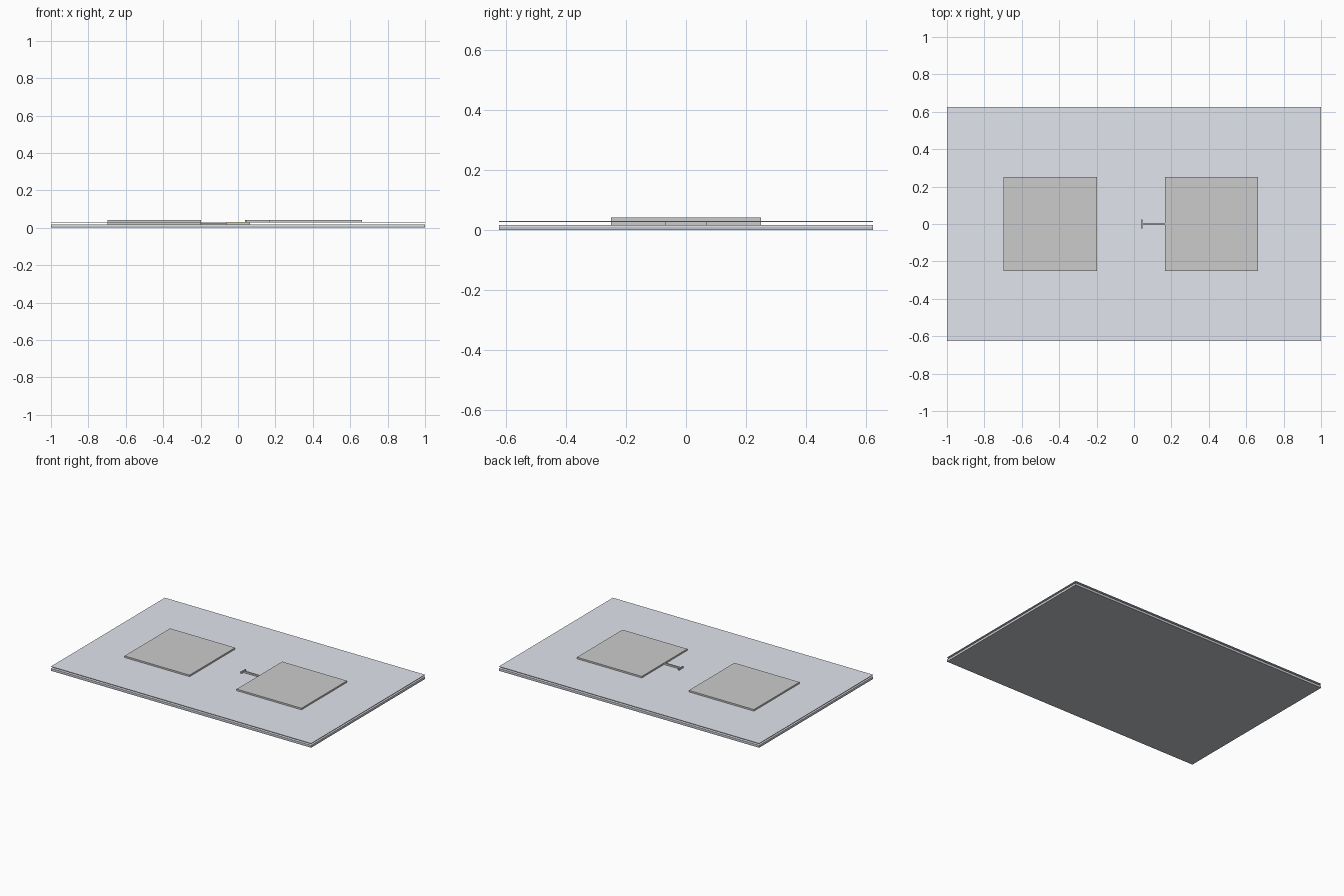
import bpy, bmesh

if "Cube" in bpy.data.objects:
    bpy.data.objects.remove(bpy.data.objects["Cube"])


def material(name, rgb):
    m = bpy.data.materials.new(name)
    m.diffuse_color = (*rgb, 1)
    m.use_nodes = True
    m.node_tree.nodes["Principled BSDF"].inputs["Base Color"].default_value = m.diffuse_color
    return m


def slab(name, outline, z0, z1, mat=None):
    """Flat outline extruded from z0 to z1."""
    bm = bmesh.new()
    face = bm.faces.new([bm.verts.new((x, y, z0)) for x, y in outline])
    out = bmesh.ops.extrude_face_region(bm, geom=[face])
    for v in out["geom"]:
        if isinstance(v, bmesh.types.BMVert):
            v.co.z = z1
    bmesh.ops.recalc_face_normals(bm, faces=bm.faces)
    me = bpy.data.meshes.new(name)
    bm.to_mesh(me)
    bm.free()
    ob = bpy.data.objects.new(name, me)
    bpy.context.collection.objects.link(ob)
    if mat:
        me.materials.append(mat)
    return ob


def rect(x0, x1, hy):
    return [(x0, -hy), (x1, -hy), (x1, hy), (x0, hy)]


def electrode(pad_far, pad_near, pad_hy, stem_hy, bar_near, bar_tip, bar_hy):
    """Square pad, narrow stem and crossbar as one symmetric outline."""
    half = [(pad_far, pad_hy), (pad_near, pad_hy), (pad_near, stem_hy),
            (bar_near, stem_hy), (bar_near, bar_hy), (bar_tip, bar_hy)]
    return half + [(x, -y) for x, y in reversed(half)]


pale = material("pale_sheet", (0.76, 0.78, 0.85))
dark = material("substrate_grey", (0.55, 0.56, 0.59))
pad_grey = material("contact_grey", (0.6, 0.6, 0.59))
yellow = material("barrier_yellow", (0.85, 0.78, 0.4))

# Full-size layers of the stack
for name, z0, z1, mat in (("substrate", 0.0, 0.01, dark),
                          ("base_layer", 0.01, 0.016, pale),
                          ("top_sheet", 0.027, 0.03, pale)):
    slab(name, rect(-1, 1, 0.625), z0, z1, mat)

# Lower electrode between the layers, with its raised contact pad
slab("lower_electrode", electrode(-0.697, -0.197, 0.25, 0.008, -0.065, 0.065, 0.068),
     0.016, 0.0265, pad_grey)
slab("left_contact_pad", rect(-0.697, -0.197, 0.25), 0.0265, 0.041, pad_grey)

# Thin barrier over the junction
slab("junction_barrier", rect(-0.062, 0.062, 0.065), 0.0265, 0.0285, yellow)

# Upper electrode with stem and crossbar
slab("upper_electrode", electrode(0.663, 0.165, 0.25, 0.005, 0.045, 0.037, 0.023),
     0.03, 0.041, pad_grey)
